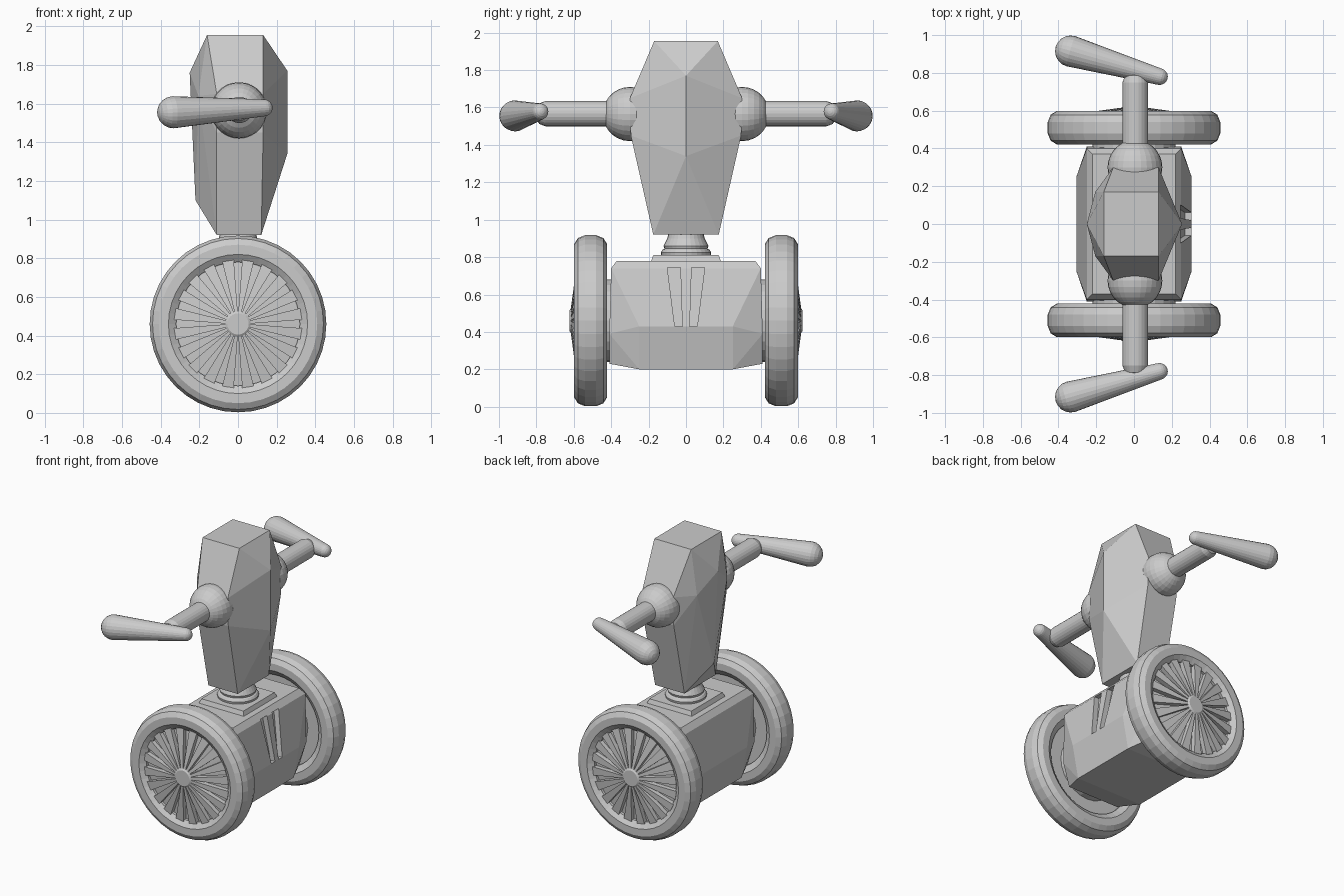
import bpy, bmesh, math
from mathutils import Vector

if "Cube" in bpy.data.objects:
    bpy.data.objects.remove(bpy.data.objects["Cube"])


def finish(name, bm):
    bmesh.ops.recalc_face_normals(bm, faces=bm.faces)
    me = bpy.data.meshes.new(name)
    bm.to_mesh(me)
    bm.free()
    ob = bpy.data.objects.new(name, me)
    bpy.context.collection.objects.link(ob)
    return ob


def hull(name, pts, mirror=True):
    """Convex faceted solid; points are mirrored across y."""
    bm = bmesh.new()
    for x, y, z in pts:
        bm.verts.new((x, y, z))
        if mirror and y:
            bm.verts.new((x, -y, z))
    res = bmesh.ops.convex_hull(bm, input=bm.verts)
    loose = [v for v in bm.verts if not v.link_faces]
    bmesh.ops.delete(bm, geom=loose, context='VERTS')
    bmesh.ops.dissolve_limit(bm, angle_limit=0.02, verts=bm.verts, edges=bm.edges)
    return finish(name, bm)


def lathe(name, profile, origin, axis, segs=32, closed=False):
    """Revolve (radius, height) points around an axis."""
    bm = bmesh.new()
    q = Vector((0, 0, 1)).rotation_difference(Vector(axis).normalized())
    rings = []
    for r, h in profile:
        if r < 1e-5:
            rings.append([bm.verts.new(q @ Vector((0, 0, h)) + Vector(origin))] * segs)
        else:
            rings.append([bm.verts.new(q @ Vector((r * math.cos(a), r * math.sin(a), h)) + Vector(origin))
                          for a in (2 * math.pi * i / segs for i in range(segs))])
    pairs = list(zip(rings, rings[1:]))
    if closed:
        pairs.append((rings[-1], rings[0]))
    for a, b in pairs:
        for i in range(segs):
            j = (i + 1) % segs
            vs = list(dict.fromkeys([a[i], a[j], b[j], b[i]]))
            if len(vs) > 2:
                bm.faces.new(vs)
    return finish(name, bm)


def capsule(name, p0, r0, p1, r1, segs=24, n=5):
    """Tapered rod with round ends."""
    d = Vector(p1) - Vector(p0)
    t = [math.pi / 2 * i / n for i in range(n + 1)]
    prof = [(r0 * math.sin(a), -r0 * math.cos(a)) for a in t]
    prof += [(r1 * math.cos(a), d.length + r1 * math.sin(a)) for a in t]
    return lathe(name, prof, p0, d, segs)


# Faceted torso
hull("torso", [
    (-0.16, 0.17, 1.955), (0.13, 0.17, 1.955),
    (-0.11, 0.30, 1.65), (0.13, 0.30, 1.65),
    (-0.11, 0.295, 1.45), (0.13, 0.295, 1.45),
    (0.255, 0, 1.77), (0.255, 0, 1.34),
    (-0.25, 0, 1.76), (-0.205, 0.17, 1.64), (-0.22, 0, 1.10),
    (-0.11, 0.175, 0.92), (0.12, 0.175, 0.92)])

# Base between the wheels
base = hull("base", [(s * x, y, z) for s in (1, -1) for x, y, z in [
    (0.22, 0.37, 0.78), (0.25, 0.40, 0.74), (0.305, 0.25, 0.43),
    (0.25, 0.41, 0.39), (0.26, 0.25, 0.20), (0.20, 0.41, 0.23)]])

# Two tapered slots in the base panel
for s in (1, -1):
    slot = hull("slot_cutter", [(x, s * y, z) for x, y, z in [
        (0.21, 0.10, 0.745), (0.21, 0.03, 0.745), (0.40, 0.10, 0.745), (0.40, 0.03, 0.745),
        (0.27, 0.06, 0.43), (0.27, 0.02, 0.43), (0.40, 0.06, 0.43), (0.40, 0.02, 0.43)]], False)
    slot.hide_render = True
    slot.hide_set(True)
    m = base.modifiers.new("slot", 'BOOLEAN')
    m.operation = 'DIFFERENCE'
    m.solver = 'EXACT'
    m.object = slot

# Neck plate and ringed neck
hull("neck_plate", [(x, y, z) for x, y, z in [
    (0.18, 0.19, 0.77), (-0.18, 0.19, 0.77), (0.165, 0.175, 0.81), (-0.165, 0.175, 0.81)]])
lathe("neck", [(0, 0.80), (0.13, 0.80), (0.135, 0.825), (0.125, 0.84), (0.115, 0.845),
               (0.12, 0.86), (0.10, 0.90), (0.09, 0.94), (0, 0.94)], (0, 0, 0), (0, 0, 1), 28)

tyre_profile = [(0.32, 0.06), (0.36, 0.088), (0.41, 0.088), (0.442, 0.068), (0.457, 0.03),
                (0.457, -0.03), (0.442, -0.068), (0.41, -0.088), (0.36, -0.088), (0.32, -0.06)]

for s, side in ((1, "left"), (-1, "right")):
    # Shoulder, upper arm, forearm
    n = 14
    lathe(side + "_shoulder", [(0.145 * math.sin(math.pi * i / n), -0.145 * math.cos(math.pi * i / n))
                               for i in range(n + 1)], (0.005, s * 0.30, 1.565), (0, s, 0), 28)
    lathe(side + "_upper_arm", [(0, 0.3), (0.068, 0.3), (0.068, 0.75), (0.055, 0.785), (0.03, 0.80), (0, 0.803)],
          (0.007, 0, 1.567), (0, s, 0), 24)
    capsule(side + "_forearm", (0.135, s * 0.78, 1.578), 0.044, (-0.335, s * 0.915, 1.555), 0.083)

    # Wheel: tyre, dished web, axle, hub
    c = (0, s * 0.51, 0.46)
    ax = (0, s, 0)
    lathe(side + "_tyre", tyre_profile, c, ax, 40, True)
    lathe(side + "_web", [(0, -0.04), (0.33, -0.04), (0.33, 0.04), (0.06, 0.07), (0, 0.07)], c, ax, 40)
    lathe(side + "_axle", [(0, -0.14), (0.22, -0.14), (0.22, -0.03), (0, -0.03)], c, ax, 24)
    lathe(side + "_hub", [(0, 0.05), (0.067, 0.05), (0.067, 0.105), (0.055, 0.113), (0, 0.113)], c, ax, 24)

    # Radial spokes as raised wedges
    bm = bmesh.new()
    count = 20
    for k in range(count):
        a = 2 * math.pi * (k + 0.5) / count
        vs = []
        for r, w, lo, hi in ((0.05, 0.007, 0.05, 0.108), (0.33, 0.03, 0.03, 0.07)):
            for t, h in ((-w, lo), (w, lo), (w, hi), (-w, hi)):
                x = r * math.cos(a) - t * math.sin(a)
                z = r * math.sin(a) + t * math.cos(a)
                vs.append(bm.verts.new((x, s * (0.51 + h), 0.46 + z)))
        for f in ((0, 1, 2, 3), (4, 5, 6, 7), (0, 1, 5, 4), (1, 2, 6, 5), (2, 3, 7, 6), (3, 0, 4, 7)):
            bm.faces.new([vs[i] for i in f])
    finish(side + "_spokes", bm)
